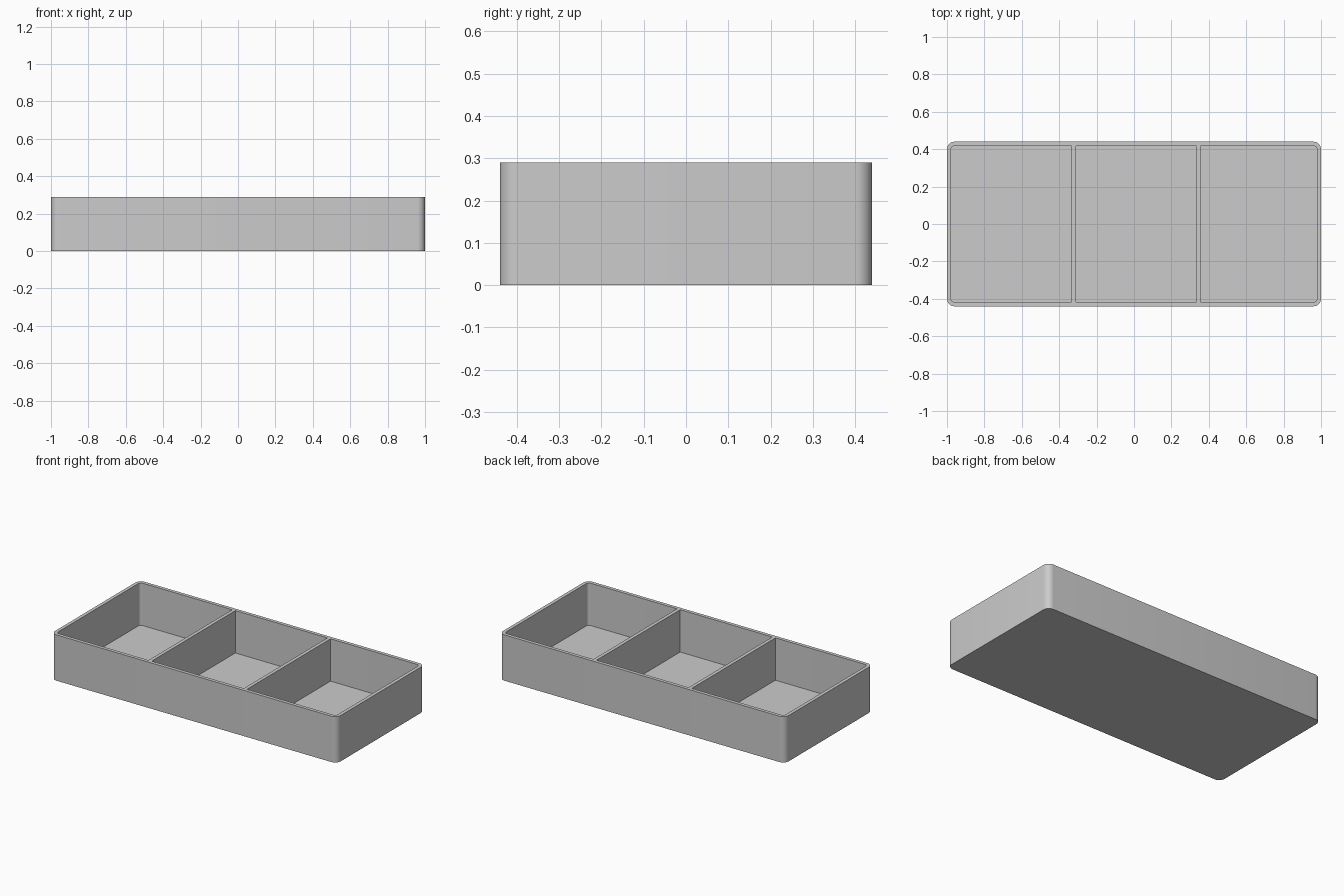
import bpy
import bmesh
import math

LENGTH, WIDTH, HEIGHT = 2.0, 0.88, 0.29
WALL, FLOOR = 0.022, 0.022
RADIUS = 0.04
ARC_STEPS = 8

if "Cube" in bpy.data.objects:
    bpy.data.objects.remove(bpy.data.objects["Cube"], do_unlink=True)

# Single grey plastic
grey = bpy.data.materials.new("grey_plastic")
grey.use_nodes = True
colour = (0.6, 0.6, 0.6, 1)
grey.diffuse_color = colour
grey.node_tree.nodes["Principled BSDF"].inputs["Base Color"].default_value = colour


def rounded_outline(x0, x1, y0, y1, left_r, right_r):
    """Counter-clockwise rectangle with separate radii for its two x ends."""
    corners = [(x1, y1, -1, -1, right_r), (x0, y1, 1, -1, left_r),
               (x0, y0, 1, 1, left_r), (x1, y0, -1, 1, right_r)]
    points = []
    for quarter, (x, y, sx, sy, r) in enumerate(corners):
        if r == 0:
            points.append((x, y))
            continue
        for step in range(ARC_STEPS + 1):
            a = (quarter + step / ARC_STEPS) * math.pi / 2
            points.append((x + sx * r + r * math.cos(a),
                           y + sy * r + r * math.sin(a)))
    return points


def prism(name, outline, z0, z1):
    bm = bmesh.new()
    base = bm.faces.new([bm.verts.new((x, y, z0)) for x, y in outline])
    top = bmesh.ops.extrude_face_region(bm, geom=[base])["geom"]
    verts = [v for v in top if isinstance(v, bmesh.types.BMVert)]
    bmesh.ops.translate(bm, verts=verts, vec=(0, 0, z1 - z0))
    bmesh.ops.recalc_face_normals(bm, faces=bm.faces)
    mesh = bpy.data.meshes.new(name)
    bm.to_mesh(mesh)
    bm.free()
    mesh.materials.append(grey)
    obj = bpy.data.objects.new(name, mesh)
    bpy.context.collection.objects.link(obj)
    return obj


# Outer block with rounded vertical corners
hx, hy = LENGTH / 2, WIDTH / 2
tray = prism("divided_tray",
             rounded_outline(-hx, hx, -hy, hy, RADIUS, RADIUS), 0, HEIGHT)
bpy.context.view_layer.objects.active = tray
tray.select_set(True)

# Three compartments; each divider starts on a third of the length
ix, iy, ir = hx - WALL, hy - WALL, RADIUS - WALL
third = LENGTH / 6
cells = [(-ix, -third, ir, 0), (-third + WALL, third, 0, 0), (third + WALL, ix, 0, ir)]
for x0, x1, left_r, right_r in cells:
    cutter = prism("compartment_cutter",
                   rounded_outline(x0, x1, -iy, iy, left_r, right_r),
                   FLOOR, HEIGHT + 0.1)
    cutter.hide_render = True
    cut = tray.modifiers.new("compartment", "BOOLEAN")
    cut.operation = "DIFFERENCE"
    cut.solver = "EXACT"
    cut.object = cutter
    bpy.ops.object.modifier_apply(modifier=cut.name)
    bpy.data.objects.remove(cutter, do_unlink=True)

# Smooth corners, sharp rims
bpy.ops.object.shade_smooth_by_angle(angle=math.radians(30))
